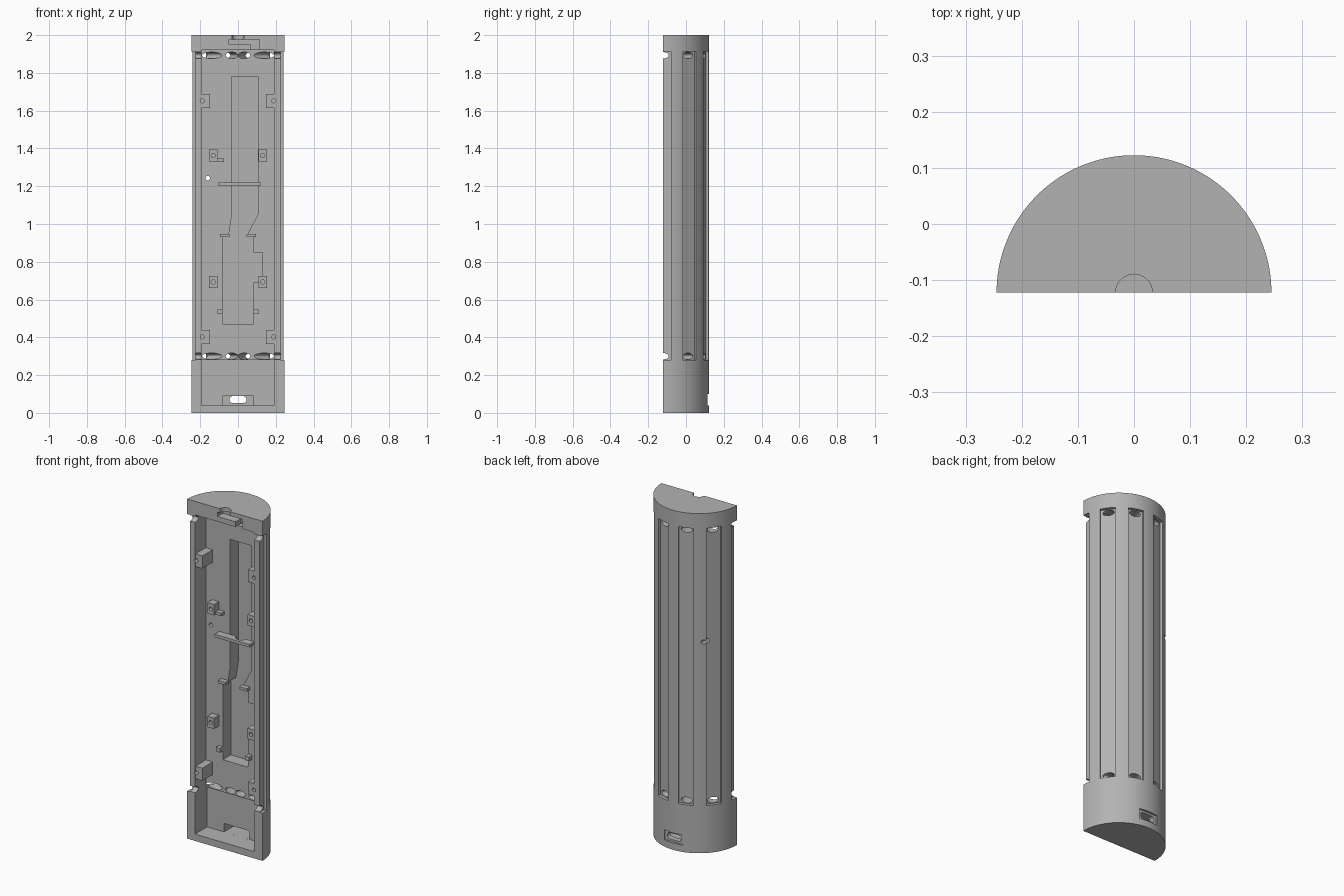
import bpy, bmesh
from math import sin, cos, pi, radians
from mathutils import Matrix, Vector

cube = bpy.data.objects.get("Cube")
if cube:
    bpy.data.objects.remove(cube, do_unlink=True)

FRONT = -0.1225   # flat split face; depth d is measured back from it
R = 0.245
FLOOR = 0.10      # depth of the cavity floor
AXIS = Vector((0, FRONT, 0))

grey = bpy.data.materials.new("plain grey")
grey.use_nodes = True
grey.diffuse_color = (0.45, 0.45, 0.45, 1)
grey.node_tree.nodes["Principled BSDF"].inputs["Base Color"].default_value = (0.45, 0.45, 0.45, 1)


def prism(name, points, sweep):
    """Extrude a planar polygon of 3D points along a vector."""
    bm = bmesh.new()
    face = bm.faces.new([bm.verts.new(p) for p in points])
    new = bmesh.ops.extrude_face_region(bm, geom=[face], use_keep_orig=True)
    verts = [v for v in new["geom"] if isinstance(v, bmesh.types.BMVert)]
    bmesh.ops.translate(bm, verts=verts, vec=sweep)
    bmesh.ops.recalc_face_normals(bm, faces=bm.faces)
    mesh = bpy.data.meshes.new(name)
    bm.to_mesh(mesh)
    bm.free()
    mesh.materials.append(grey)
    obj = bpy.data.objects.new(name, mesh)
    bpy.context.collection.objects.link(obj)
    return obj


def front_prism(name, outline, d0, d1):
    """Extrude an (x, z) outline from depth d0 to depth d1."""
    return prism(name, [(x, FRONT + d0, z) for x, z in outline], (0, d1 - d0, 0))


def box(name, x0, x1, d0, d1, z0, z1):
    return front_prism(name, [(x0, z0), (x1, z0), (x1, z1), (x0, z1)], d0, d1)


def ring(rx, rz, cx=0, cz=0, n=24):
    return [(cx + rx * cos(2 * pi * i / n), cz + rz * sin(2 * pi * i / n)) for i in range(n)]


def cut(target, cutter):
    mod = target.modifiers.new("cut", 'BOOLEAN')
    mod.operation = 'DIFFERENCE'
    mod.solver = 'EXACT'
    mod.object = cutter
    bpy.context.view_layer.objects.active = target
    bpy.ops.object.modifier_apply(modifier=mod.name)
    bpy.data.objects.remove(cutter, do_unlink=True)


def turn(obj, degrees):
    """Swing a cutter about the long axis; 90 degrees points to the back."""
    m = Matrix.Rotation(radians(degrees - 90), 4, 'Z')
    obj.data.transform(Matrix.Translation(AXIS) @ m @ Matrix.Translation(-AXIS))
    return obj


# half-round shell
arc = [(R * cos(pi * i / 72), FRONT + R * sin(pi * i / 72), 0) for i in range(73)]
shell = prism("half_shell", arc, (0, 0, 2))

# main cavity, with a slightly deeper lower bay
cut(shell, box("cavity", -0.194, 0.191, -0.05, FLOOR, 0.04, 1.92))
cut(shell, box("lower_bay", -0.194, 0.191, -0.05, FLOOR + 0.012, 0.04, 0.28))

# long trench in the cavity floor
trench = [(-0.035, 1.78), (0.105, 1.78), (0.105, 1.05), (0.045, 0.935),
          (0.082, 0.935), (0.082, 0.85), (0.13, 0.85), (0.13, 0.69),
          (0.082, 0.69), (0.082, 0.47), (-0.083, 0.47), (-0.083, 0.935),
          (-0.05, 0.935), (-0.035, 1.03)]
cut(shell, front_prism("trench", trench, 0.03, 0.175))

# outer grooves, each with a slot through the wall near both ends
for a in range(0, 181, 36):
    cut(shell, turn(box("groove", -0.0425, 0.0425, 0.226, 0.3, 0.28, 1.912), a))
    for z in (0.30, 1.893):
        cut(shell, turn(front_prism("vent", ring(0.031, 0.017, 0, z), 0.06, 0.3), a))

# port opening in the lower back wall
cut(shell, box("port_inner_recess", -0.083, 0.083, 0.05, 0.2, 0.0401, 0.09))
cut(shell, box("port_outer_recess", -0.06, 0.06, 0.232, 0.3, 0.04, 0.1))
half = ring(0.019, 0.019)
slot = [(x + (0.026 if x > 0 else -0.026), z + 0.07) for x, z in half if abs(x) > 1e-6]
cut(shell, front_prism("port_slot", slot, 0.05, 0.3))

# cable hole in the top and the stepped channel leading into the cavity
hole = [(x, FRONT + y, 1.96) for x, y in ring(0.033, 0.033, n=32)]
cut(shell, prism("cable_hole", hole, (0, 0, 0.1)))
channel = [(-0.048, 1.95), (-0.048, 1.976), (0.115, 1.976), (0.115, 1.91),
           (0.07, 1.91), (0.07, 1.95)]
cut(shell, front_prism("cable_channel", channel, -0.05, 0.05))

# small pin hole through the back
cut(shell, front_prism("pin_hole", ring(0.012, 0.012, -0.16, 1.243, 16), 0.05, 0.3))


# screw lugs along the side walls and standoffs on the floor
def screw(x, z, d0, d1):
    return front_prism("screw", ring(0.011, 0.011, x, z, 16), d0, d1)


for side, label in ((-1, "right"), (1, "left")):
    for z, level in ((0.402, "lower"), (1.652, "upper")):
        x0, x1 = sorted((side * 0.149, side * 0.196))
        lug = box(f"{label}_{level}_screw_lug", x0, x1, 0.004, FLOOR + 0.002, z - 0.037, z + 0.037)
        for part in (lug, shell):
            cut(part, screw(side * 0.189, z, -0.02, 0.07))
    for z, level in ((0.693, "lower"), (1.362, "upper")):
        x = side * 0.131
        post = box(f"{label}_{level}_standoff", x - 0.022, x + 0.022, 0.055, FLOOR + 0.002,
                   z - 0.032, z + 0.032)
        cut(post, screw(x, z, 0.03, 0.09))
    # clips either side of the trench
    x0, x1 = sorted((side * 0.045, side * 0.094))
    box(f"{label}_trench_clip", x0, x1, 0.07, FLOOR + 0.004, 0.93, 0.946)
    x0, x1 = sorted((side * 0.082, side * 0.108))
    box(f"{label}_trench_tab", x0, x1, 0.07, FLOOR + 0.002, 0.523, 0.548)

# small stop beside the upper standoff
box("standoff_stop", -0.109, -0.073, 0.07, FLOOR + 0.002, 1.329, 1.346)

# cross bridge with a rounded cable notch
bridge = box("cross_bridge", -0.106, 0.122, 0.055, FLOOR + 0.002, 1.203, 1.22)
notch = [(0.035 + x, FRONT + 0.102 + y, 1.15) for x, y in ring(0.03, 0.03)]
cut(bridge, prism("notch", notch, (0, 0, 0.1)))

# smooth the round surfaces and keep edges sharp
bpy.ops.object.select_all(action='DESELECT')
shell.select_set(True)
bpy.context.view_layer.objects.active = shell
bpy.ops.object.shade_smooth_by_angle(angle=radians(25))
